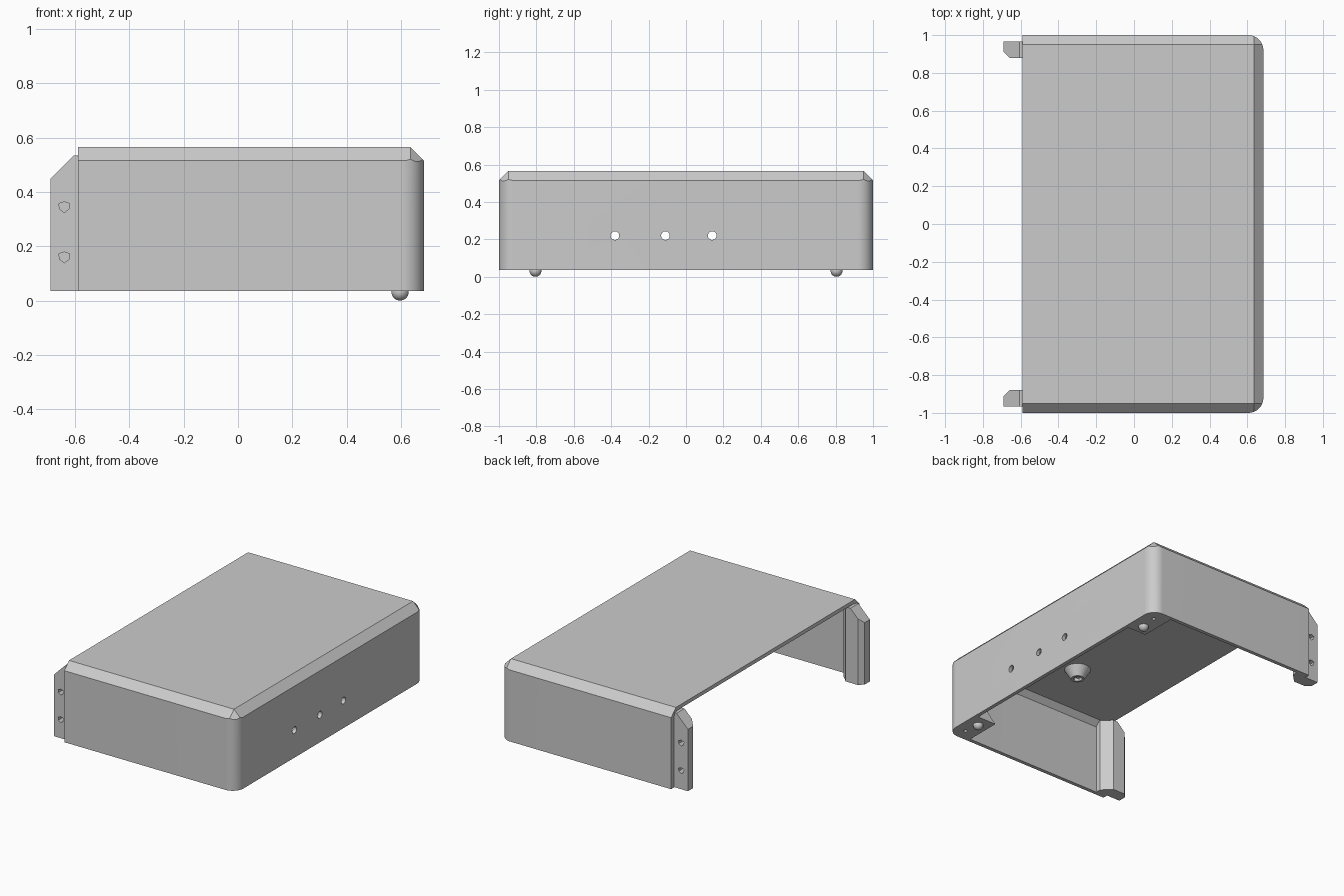
import bpy, bmesh
from math import cos, sin, pi, radians
from mathutils import Vector, Matrix

old = bpy.data.objects.get("Cube")
if old:
    bpy.data.objects.remove(old)

grey = bpy.data.materials.new("plain grey")
grey.use_nodes = True
colour = (0.6, 0.6, 0.6, 1)
grey.diffuse_color = colour
grey.node_tree.nodes["Principled BSDF"].inputs["Base Color"].default_value = colour

BOTTOM, TOP = 0.035, 0.565
LEFT, RIGHT = -0.59, 0.685
WALL = 0.025


def make(name, bm):
    bmesh.ops.recalc_face_normals(bm, faces=bm.faces[:])
    mesh = bpy.data.meshes.new(name)
    bm.to_mesh(mesh)
    bm.free()
    mesh.materials.append(grey)
    ob = bpy.data.objects.new(name, mesh)
    bpy.context.collection.objects.link(ob)
    return ob


def extrude(points, offset):
    """Closed prism from a loop of 3D points."""
    bm = bmesh.new()
    face = bm.faces.new([bm.verts.new(p) for p in points])
    new = bmesh.ops.extrude_face_region(bm, geom=[face])["geom"]
    bmesh.ops.translate(bm, vec=offset, verts=[v for v in new if isinstance(v, bmesh.types.BMVert)])
    return bm


def rounded_block(x0, x1, y, z0, z1, r, c):
    """Block with two rounded upright edges and planar cuts round the top."""
    pts = [(x0, -y, z0)]
    for side in (-1, 1):
        for i in range(17):
            a = side * pi / 2 * (1 - i / 16 if side < 0 else i / 16)
            pts.append((x1 - r + r * cos(a), side * (y - r) + r * sin(a), z0))
    pts.append((x0, y, z0))
    bm = extrude(pts, (0, 0, z1 - z0))
    cuts = [((x1 - c, 0, z1), (1, 0, 1))]
    for s in (-1, 1):
        cuts += [((0, s * (y - c), z1), (0, s, 1)), ((x1 - c, s * (y - c), z1), (1, s, 1))]
    for co, no in cuts:
        bmesh.ops.bisect_plane(bm, geom=bm.verts[:] + bm.edges[:] + bm.faces[:], dist=1e-6,
                               plane_co=co, plane_no=Vector(no).normalized(), clear_outer=True)
        bmesh.ops.holes_fill(bm, edges=[e for e in bm.edges if e.is_boundary])
    return bm


def rod(name, centre, radius, depth, axis, sides=32, spin=0):
    bm = bmesh.new()
    turn = Vector(axis).to_track_quat('Z', 'Y').to_matrix().to_4x4()
    bmesh.ops.create_cone(bm, cap_ends=True, segments=sides, radius1=radius, radius2=radius, depth=depth,
                          matrix=Matrix.Translation(centre) @ turn @ Matrix.Rotation(spin, 4, 'Z'))
    return make(name, bm)


def cut(ob, cutters):
    for c in cutters:
        mod = ob.modifiers.new("cut", 'BOOLEAN')
        mod.operation, mod.solver, mod.object = 'DIFFERENCE', 'EXACT', c
    bpy.context.view_layer.update()
    mesh = bpy.data.meshes.new_from_object(ob.evaluated_get(bpy.context.evaluated_depsgraph_get()))
    ob.modifiers.clear()
    ob.data = mesh
    for c in cutters:
        bpy.data.objects.remove(c)


def smooth(ob):
    bpy.ops.object.select_all(action='DESELECT')
    ob.select_set(True)
    bpy.context.view_layer.objects.active = ob
    bpy.ops.object.shade_smooth_by_angle(angle=radians(30))


# Cover: open below and at the left, three holes through the right wall
cover = make("cover", rounded_block(LEFT, RIGHT, 1, BOTTOM, TOP, 0.08, 0.05))
hollow = make("hollow", rounded_block(-1, RIGHT - WALL, 1 - WALL, -0.1, TOP - WALL, 0.055, 0.035))
cut(cover, [hollow] + [rod("hole", (RIGHT, y, 0.22), 0.023, 0.2, (1, 0, 0)) for y in (-0.38, -0.11, 0.14)])
smooth(cover)

for s, place in ((-1, "front"), (1, "back")):
    # Mounting bracket with a sloped top and two blind screw pockets
    outline = [(-0.69, 0.965), (-0.69, 0.91), (-0.66, 0.88), (-0.57, 0.88),
               (-0.51, 0.94), (-0.51, 0.98), (-0.588, 0.98), (-0.588, 0.965)]
    bm = extrude([(x, s * y, BOTTOM) for x, y in outline], (0, 0, 0.5))
    for co, no in (((-0.69, 0, 0.45), (-1, 0, 1)), ((0, s * 0.98, 0.52), (0, s, 1))):
        bmesh.ops.bisect_plane(bm, geom=bm.verts[:] + bm.edges[:] + bm.faces[:], dist=1e-6, plane_co=co,
                               plane_no=Vector(no).normalized(), clear_outer=True)
        bmesh.ops.holes_fill(bm, edges=[e for e in bm.edges if e.is_boundary])
    bracket = make(place + "_bracket", bm)
    pockets = []
    for z in (0.16, 0.345):
        shield = [(-0.02, 0.012), (0, 0.019), (0.02, 0.012), (0.017, -0.008), (0, -0.021), (-0.017, -0.008)]
        pockets.append(make("pocket", extrude([(-0.64 + x, s * 1.0, z + h) for x, h in shield], (0, -s * 0.09, 0))))
    cut(bracket, pockets)

    # Wedge gusset in the corner, carrying the foot
    tip, wall = 0.52, RIGHT - WALL + 0.005
    gusset = make(place + "_gusset", extrude(
        [(tip, s * 0.73, BOTTOM), (wall, s * 0.73, BOTTOM), (wall, s * 0.73, BOTTOM + wall - tip)],
        (0, s * 0.19, 0)))
    # Rounded end of the gusset follows the corner of the cover
    r, yc = 0.06, 0.92
    end = [(tip, s * yc, BOTTOM)]
    end += [(wall - r + r * cos(i * pi / 16), s * (yc + r * sin(i * pi / 16)), BOTTOM) for i in range(9)]
    end.append((tip, s * (yc + r), BOTTOM))
    bm = extrude(end, (0, 0, 0.2))
    bmesh.ops.bisect_plane(bm, geom=bm.verts[:] + bm.edges[:] + bm.faces[:], dist=1e-6,
                           plane_co=(tip + 0.0005, 0, BOTTOM), plane_no=Vector((-1, 0, 1)).normalized(),
                           clear_outer=True)
    bmesh.ops.holes_fill(bm, edges=[e for e in bm.edges if e.is_boundary])
    gusset_end = make(place + "_gusset_end", bm)
    for part in (gusset, gusset_end):
        cut(part, [rod("pin hole", (0.608, s * 0.916, BOTTOM), 0.012, 0.08, (0, 0, 1), 16)])

    # Ball foot
    bm = bmesh.new()
    bmesh.ops.create_uvsphere(bm, u_segments=32, v_segments=16, radius=0.032,
                              matrix=Matrix.Translation((0.597, s * 0.805, 0.032)))
    smooth(make(place + "_foot", bm))

# Flared boss under the roof with a stepped hexagonal socket
bm = bmesh.new()
bmesh.ops.create_cone(bm, cap_ends=True, segments=32, radius1=0.042, radius2=0.085, depth=0.07,
                      matrix=Matrix.Translation((0, -0.55, 0.51)))
boss = make("roof_boss", bm)
cut(boss, [rod("socket", (0, -0.55, 0.475), 0.03, 0.04, (0, 0, 1), 6),
           rod("bore", (0, -0.55, 0.49), 0.014, 0.06, (0, 0, 1), 16)])
smooth(boss)
